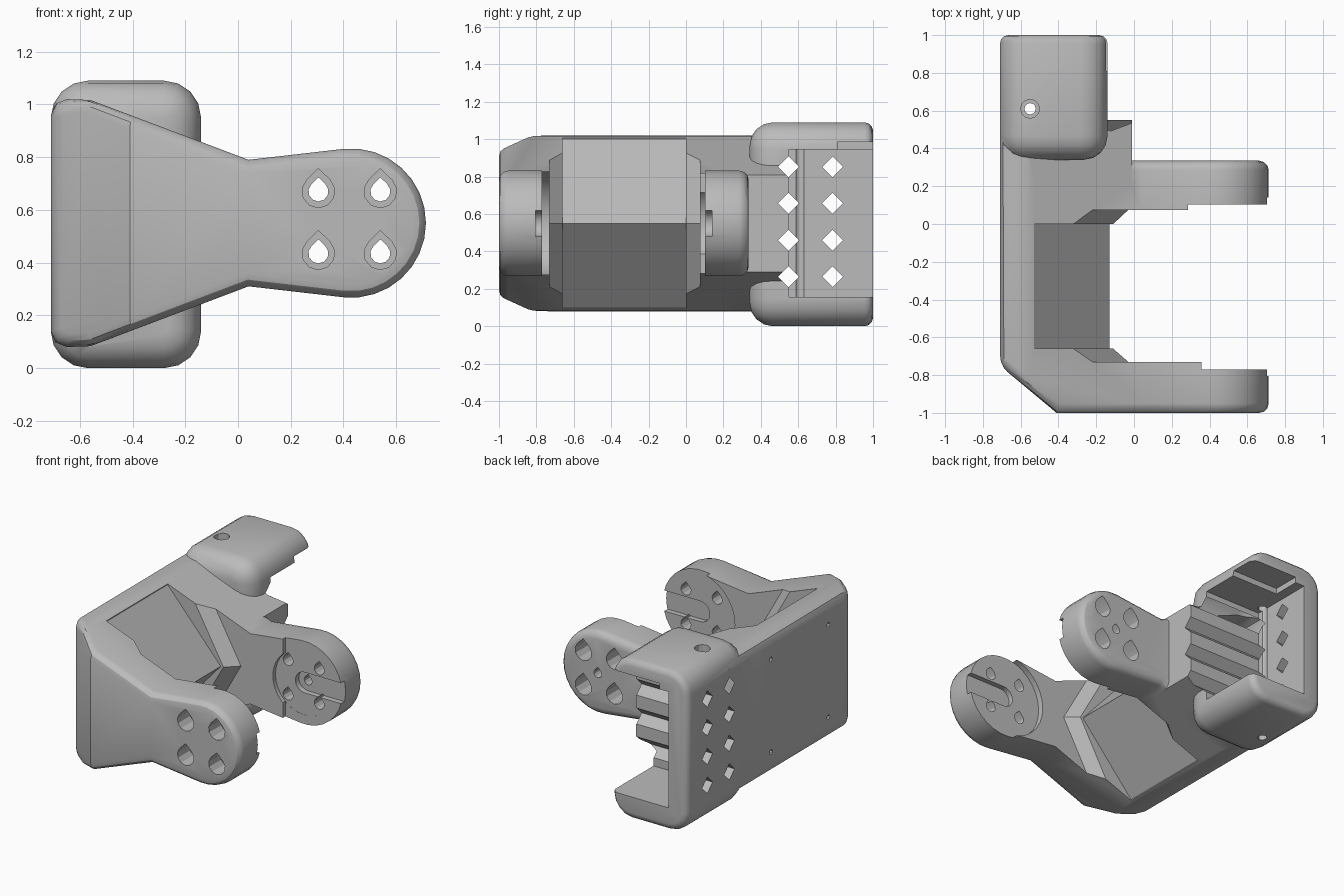
import bpy, bmesh, math
from mathutils import Vector

cube = bpy.data.objects.get("Cube")
if cube:
    bpy.data.objects.remove(cube, do_unlink=True)

grey = bpy.data.materials.new("plain_grey")
grey.use_nodes = True
grey.diffuse_color = (0.5, 0.5, 0.5, 1)
grey.node_tree.nodes["Principled BSDF"].inputs["Base Color"].default_value = (0.5, 0.5, 0.5, 1)

MID = 0.55          # height of the symmetry plane
PIVOT = (0.43, MID)  # arm pivot in x, z


def loft(rings):
    """Closed solid through equal rings of points."""
    bm = bmesh.new()
    vs = [[bm.verts.new(p) for p in ring] for ring in rings]
    n = len(vs[0])
    for a, b in zip(vs, vs[1:]):
        for i in range(n):
            bm.faces.new((a[i], a[(i + 1) % n], b[(i + 1) % n], b[i]))
    bm.faces.new(vs[0])
    bm.faces.new(vs[-1][::-1])
    bmesh.ops.recalc_face_normals(bm, faces=bm.faces)
    return bm


def prism(pts, lo, hi, axis="y"):
    place = {"x": lambda p, t: (t, p[0], p[1]),
             "y": lambda p, t: (p[0], t, p[1]),
             "z": lambda p, t: (p[0], p[1], t)}[axis]
    return loft([[place(p, t) for p in pts] for t in (lo, hi)])


def box(x0, x1, y0, y1, z0, z1):
    return prism([(x0, z0), (x1, z0), (x1, z1), (x0, z1)], y0, y1)


def circle(cx, cy, r, n=24, start=0.0, sweep=2 * math.pi):
    return [(cx + r * math.cos(start + sweep * i / n),
             cy + r * math.sin(start + sweep * i / n)) for i in range(n)]


def teardrop(cx, cz, r):
    pts = circle(cx, cz, r, 9, math.radians(135), math.radians(304))
    return pts + [(cx, cz + r * 1.4)]


def to_object(bm, name):
    mesh = bpy.data.meshes.new(name)
    bm.to_mesh(mesh)
    bm.free()
    obj = bpy.data.objects.new(name, mesh)
    bpy.context.collection.objects.link(obj)
    mesh.materials.append(grey)
    return obj


def combine(target, bm, operation="DIFFERENCE"):
    tool = to_object(bm, "tool")
    tool.hide_render = True
    mod = target.modifiers.new("combine", "BOOLEAN")
    mod.object, mod.operation, mod.solver = tool, operation, "EXACT"
    bpy.context.view_layer.objects.active = target
    bpy.ops.object.modifier_apply(modifier=mod.name)
    bpy.data.objects.remove(tool, do_unlink=True)


def round_rim(bm, is_cap, width, segments=3):
    """Round the border of the cap faces but not edges between two caps."""
    bm.normal_update()
    edges = [e for e in bm.edges if sum(is_cap(f) for f in e.link_faces) == 1]
    bmesh.ops.bevel(bm, geom=edges, offset=width, segments=segments, profile=0.5,
                    affect="EDGES", clamp_overlap=False)


def trim(bm, point, normal):
    res = bmesh.ops.bisect_plane(bm, geom=bm.verts[:] + bm.edges[:] + bm.faces[:],
                                 plane_co=point, plane_no=normal, clear_outer=True)
    bmesh.ops.edgeloop_fill(bm, edges=[g for g in res["geom_cut"] if isinstance(g, bmesh.types.BMEdge)])
    bmesh.ops.recalc_face_normals(bm, faces=bm.faces)


# Side outline of plate and arms, mirrored about the middle height
upper = [(-0.71, 0.96), (-0.693, 1.002), (-0.65, 1.02), (-0.56, 1.017), (0.04, 0.79)]
outline = (upper + circle(*PIVOT, 0.283, 16, math.radians(96), math.radians(-192))
           + [(PIVOT[0] + 0.283 * math.cos(math.radians(96)), MID - 0.283 * math.sin(math.radians(96)))]
           + [(x, 2 * MID - z) for x, z in reversed(upper)])

# Plate and both arms as one solid with a chamfered front corner
bm = prism(outline, -1.0, 0.335)
trim(bm, (-0.41, -1.0, 0), (-0.25, -0.30, 0))
round_rim(bm, lambda f: abs(f.normal.y) > 0.7, 0.05)
bracket = to_object(bm, "bracket")

# Block behind the rear arm
bm = prism(outline, 0.2, 0.55)
trim(bm, (-0.01, 0, 0), (1, 0, 0))
combine(bracket, bm, "UNION")

# Rounded housing at the rear
R = 0.14
corners = []
for cx, cz, a in ((-0.14 - R, 1.09 - R, 0), (-0.71 + R, 1.09 - R, 90),
                  (-0.71 + R, R, 180), (-0.14 - R, R, 270)):
    corners += [(cx + R * math.cos(math.radians(a + 22.5 * i)),
                 cz + R * math.sin(math.radians(a + 22.5 * i))) for i in range(5)]
bm = prism(corners, 0.34, 1.0)
round_rim(bm, lambda f: f.normal.y < -0.9, 0.125, 4)
round_rim(bm, lambda f: f.normal.y > 0.9, 0.045)
combine(bracket, bm, "UNION")

# Housing cavity, ceiling notch and vertical screw hole
combine(bracket, box(-0.57, 0.3, 0.55, 1.2, 0.155, 0.945))
combine(bracket, box(-0.5, 0.3, 0.81, 1.2, 0.9, 0.985))
combine(bracket, prism(circle(-0.55, 0.61, 0.03, 12), -0.1, 1.2, "z"))
combine(bracket, prism(circle(-0.55, 0.61, 0.05, 12), 1.04, 1.2, "z"))

# Gap between the arms, leaving the ridged wedge
combine(bracket, prism([(-0.53, 1.3), (-0.53, 1.0), (-0.13, MID), (-0.53, 0.1),
                        (-0.53, -0.2), (1, -0.2), (1, 1.3)], -0.66, 0.0))
# Sloping chevron shoulders beside the wedge
combine(bracket, loft([[(r - 0.42, y, 1.3), (r, y, MID), (r - 0.42, y, -0.2), (1, y, -0.2), (1, y, 1.3)]
                       for y, r in ((-0.73, -0.03), (-0.66, -0.11), (0, -0.11), (0.075, -0.03))]))

# Round recesses and slots on the inner arm faces
combine(bracket, prism(circle(*PIVOT, 0.287, 32), -0.77, -0.5))
combine(bracket, prism(circle(*PIVOT, 0.22, 32), -0.1, 0.103))
combine(bracket, box(0.285, 1, -0.1, 0.102, 0, 1.1))
slot = circle(*PIVOT, 0.07, 10, math.pi / 2, math.pi * 10 / 9) + [(1, MID - 0.07), (1, MID + 0.07)]
slot = [p for p in slot if p[0] < PIVOT[0] + 0.001 or p[0] == 1]
combine(bracket, prism(slot, -0.805, -0.6))
combine(bracket, prism(slot, -0.1, 0.14))

# Teardrop bolt holes with wider outer seats
for x in (0.305, 0.54):
    for z in (0.435, 0.67):
        combine(bracket, prism(teardrop(x, z, 0.038), -1.2, 0.5))
        combine(bracket, prism(teardrop(x, z, 0.062), -1.2, -0.87))
        combine(bracket, prism(teardrop(x, z, 0.062), 0.2, 0.5))
combine(bracket, prism(teardrop(*PIVOT, 0.03), 0.0, 0.5))

# Diamond vents that also groove the block
for y in (0.548, 0.784):
    for z in (0.265, 0.46, 0.657, 0.852):
        combine(bracket, prism(circle(y, z, 0.056, 4), -1, 1, "x"))

# Small screw holes in the back plate
for y in (-0.52, 0.1):
    for z in (0.23, 0.86):
        combine(bracket, prism(circle(y, z, 0.016, 8), -1, -0.6, "x"))

# Smooth shading with crisp edges
bpy.ops.object.select_all(action="DESELECT")
bracket.select_set(True)
bpy.context.view_layer.objects.active = bracket
bpy.ops.object.shade_smooth_by_angle(angle=math.radians(30))
